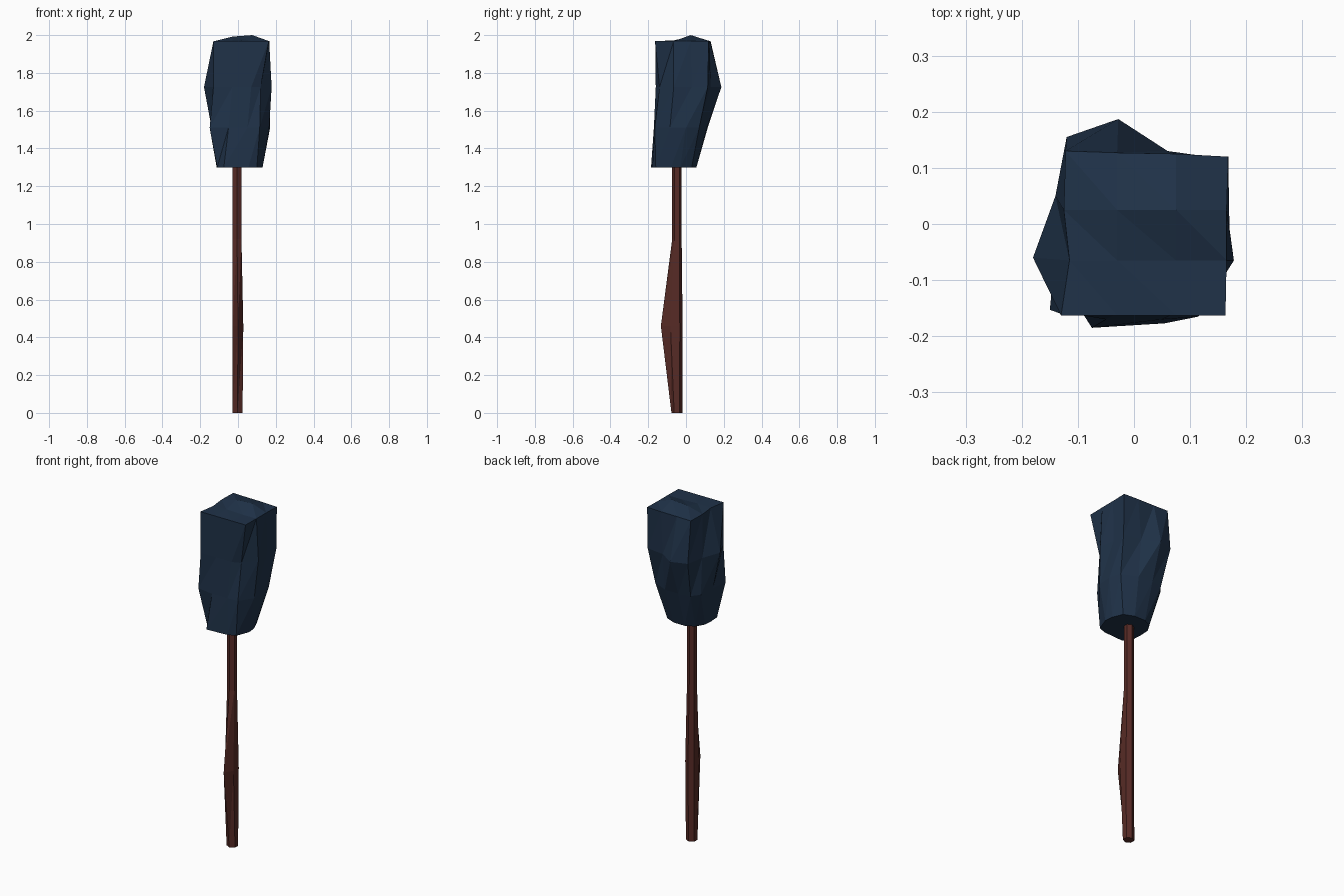
import bpy, math

if "Cube" in bpy.data.objects:
    bpy.data.objects.remove(bpy.data.objects["Cube"])


def material(name, color):
    m = bpy.data.materials.new(name)
    m.diffuse_color = (*color, 1)
    m.use_nodes = True
    m.node_tree.nodes["Principled BSDF"].inputs["Base Color"].default_value = m.diffuse_color
    return m


def make(name, verts, faces, mat):
    me = bpy.data.meshes.new(name)
    me.from_pydata(verts, [], faces)
    me.materials.append(mat)
    ob = bpy.data.objects.new(name, me)
    bpy.context.collection.objects.link(ob)


def bridge(rings, n):
    # triangulated walls between consecutive rings, diagonals all leaning one way
    faces = []
    for r in range(rings - 1):
        for i in range(n):
            a, b = r * n + i, r * n + (i + 1) % n
            faces += [(a, b, b + n), (a, b + n, a + n)]
    return faces


leaf = material("leaf", (0.014, 0.032, 0.066))
bark = material("bark", (0.095, 0.024, 0.019))

# Crown: four 12-point rings, counter-clockwise from the front left corner
rings = [
    (1.30, [(-.11, -.13), (-.075, -.185), (.055, -.177), (.10, -.16), (.13, -.08), (.125, -.03),
            (.10, .03), (.04, .055), (-.03, .055), (-.08, .03), (-.11, -.02), (-.113, -.07)]),
    (1.51, [(-.15, -.153), (-.05, -.17), (.05, -.17), (.115, -.165), (.165, -.085), (.17, 0),
            (.15, .07), (.06, .11), (-.03, .115), (-.10, .10), (-.135, .055), (-.14, -.05)]),
    (1.725, [(-.13, -.16), (-.03, -.16), (.07, -.16), (.12, -.14), (.178, -.065), (.165, .03),
             (.168, .115), (.06, .13), (-.028, .187), (-.12, .155), (-.14, .05), (-.18, -.06)]),
    (1.968, [(-.13, -.163), (-.03, -.163), (.075, -.163), (.163, -.163), (.165, -.065), (.165, .025),
             (.168, .12), (.075, .125), (-.03, .127), (-.122, .13), (-.125, .025), (-.115, -.065)]),
]
verts = [(x, y, z) for z, ring in rings for x, y in ring]
faces = bridge(4, 12) + [tuple(range(11, -1, -1))]

# Crown top: three by three patch with four raised inner points
verts += [(-.03, -.065, 1.972), (.075, -.065, 1.968), (.075, .025, 2.0), (-.03, .025, 1.992)]
grid = [[36, 37, 38, 39], [47, 48, 49, 40], [46, 51, 50, 41], [45, 44, 43, 42]]
for r in range(3):
    for c in range(3):
        a, b = grid[r][c], grid[r][c + 1]
        d, e = grid[r + 1][c], grid[r + 1][c + 1]
        faces += [(a, b, d), (b, e, d)]
make("tree_crown", verts, faces, leaf)

# Trunk: slim six-sided post with a forward bulge
N = 6
tverts = []
for z, cx, r, bulge in [(0, -.003, .029, 0), (.46, 0, .03, .055), (.92, -.005, .025, 0), (1.31, -.005, .025, 0)]:
    for i in range(N):
        a = -math.pi / 2 + i * math.tau / N
        y = -.048 + r * math.sin(a) - (bulge if i == 0 else bulge * .35 if i in (1, 5) else 0)
        tverts.append((cx + r * 1.08 * math.cos(a), y, z))
tfaces = bridge(4, N) + [tuple(range(N - 1, -1, -1)), tuple(range(3 * N, 4 * N))]
make("tree_trunk", tverts, tfaces, bark)
